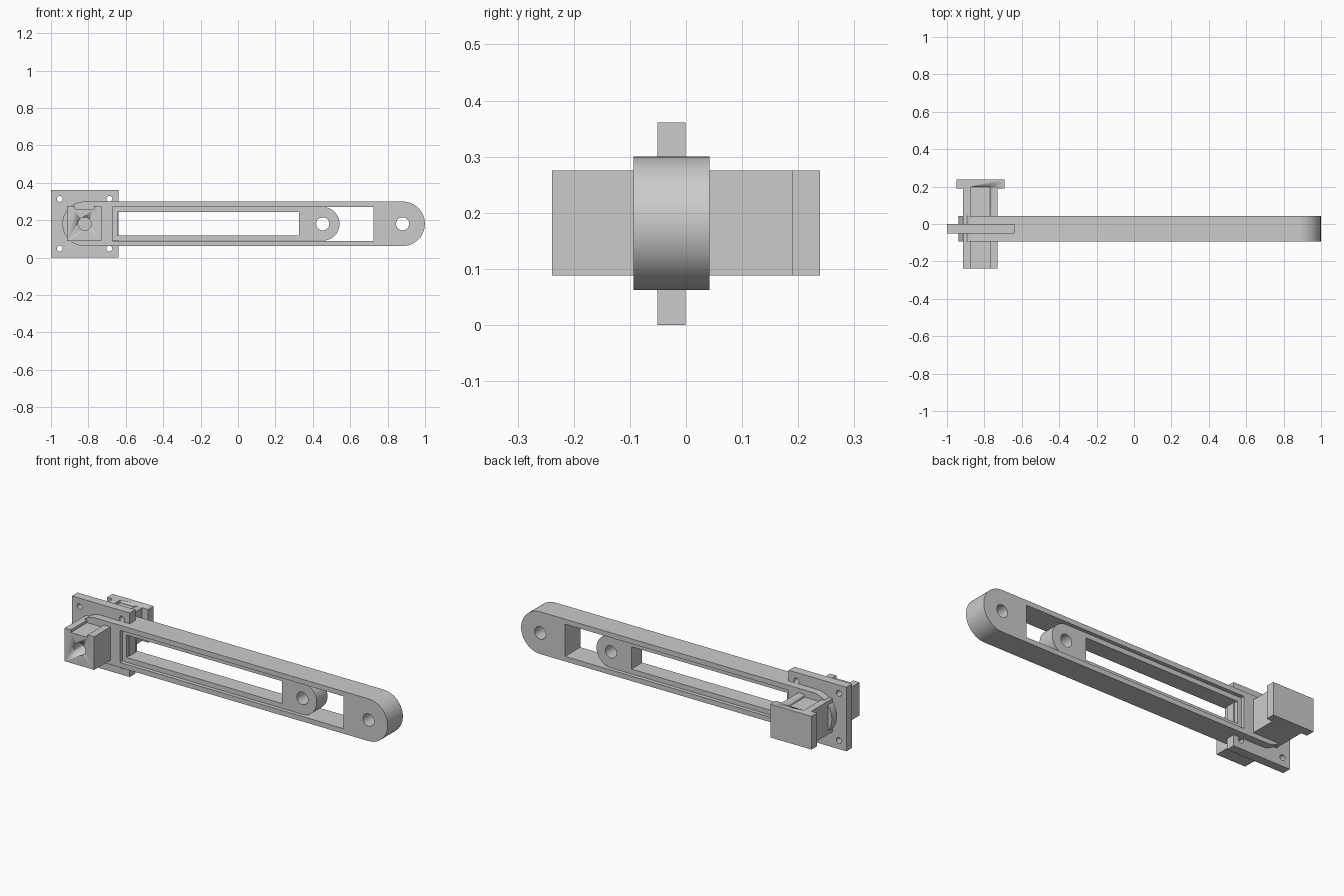
import bpy
from math import sin, cos, pi

if "Cube" in bpy.data.objects:
    bpy.data.objects.remove(bpy.data.objects["Cube"])

CZ = 0.181      # height of the arm centre line
PIVOT = -0.82   # x of the pivot block


def circle(cx, cy, r, n=32):
    return [(cx + r * cos(2 * pi * i / n), cy + r * sin(2 * pi * i / n)) for i in range(n)]


def rect(x0, x1, y0, y1):
    return [(x0, y0), (x1, y0), (x1, y1), (x0, y1)]


def arc(cx, cy, r, start, n=28):
    return [(cx + r * cos(start + pi * i / n), cy + r * sin(start + pi * i / n))
            for i in range(n + 1)]


def extrude(name, loops, lo, hi, axis='Y'):
    """Outline plus hole loops, filled and extruded from lo to hi along the axis."""
    cu = bpy.data.curves.new(name, 'CURVE')
    cu.dimensions = '2D'
    cu.fill_mode = 'BOTH'
    cu.extrude = (hi - lo) / 2
    for pts in loops:
        sp = cu.splines.new('POLY')
        sp.points.add(len(pts) - 1)
        for p, (x, y) in zip(sp.points, pts):
            p.co = (x, y, 0, 1)
        sp.use_cyclic_u = True
    ob = bpy.data.objects.new(name, cu)
    bpy.context.collection.objects.link(ob)
    mid = (lo + hi) / 2
    if axis == 'Y':
        ob.rotation_euler.x = pi / 2
        ob.location.y = mid
    else:
        ob.location.z = mid
    bpy.ops.object.select_all(action='DESELECT')
    ob.select_set(True)
    bpy.context.view_layer.objects.active = ob
    bpy.ops.object.convert(target='MESH')
    ob = bpy.context.object
    bpy.ops.object.transform_apply(location=True, rotation=True, scale=True)
    # weld the caps to the walls
    bpy.ops.object.mode_set(mode='EDIT')
    bpy.ops.mesh.select_all(action='SELECT')
    bpy.ops.mesh.remove_doubles(threshold=0.0001)
    bpy.ops.mesh.normals_make_consistent(inside=False)
    bpy.ops.object.mode_set(mode='OBJECT')
    bpy.ops.object.shade_smooth_by_angle(angle=0.5)
    return ob


def cut(ob, cutter):
    mod = ob.modifiers.new('cut', 'BOOLEAN')
    mod.operation = 'DIFFERENCE'
    mod.solver = 'EXACT'
    mod.object = cutter
    bpy.ops.object.select_all(action='DESELECT')
    ob.select_set(True)
    bpy.context.view_layer.objects.active = ob
    bpy.ops.object.modifier_apply(modifier=mod.name)
    bpy.data.objects.remove(cutter)


# square mounting plate with four screw holes
screw_holes = [circle(x, z, 0.016, 20) for x in (-0.953, -0.688) for z in (0.049, 0.314)]
extrude('mounting_plate', [rect(-1, -0.64, 0, 0.361)] + screw_holes, -0.051, -0.001)

# outer arm: rounded bar with a long slot and end hole
extrude('outer_arm', [
    arc(0.88, CZ, 0.119, -pi / 2) + arc(PIVOT, CZ, 0.119, pi / 2),
    rect(-0.67, 0.725, CZ - 0.091, CZ + 0.091),
    circle(0.88, CZ, 0.035)], -0.094, 0.042)

# inner arm: smaller slotted bar nested in the outer slot
extrude('inner_arm', [
    arc(0.453, CZ, 0.09, -pi / 2) + [(-0.67, CZ + 0.09), (-0.67, CZ - 0.09)],
    rect(-0.645, 0.325, CZ - 0.063, CZ + 0.063),
    circle(0.453, CZ, 0.035)], -0.074, 0.022)

# pivot block: T-shaped in plan, with a top groove and a blind front hole
block = extrude('pivot_block', [[
    (-0.914, -0.239), (-0.73, -0.239), (-0.73, 0.189), (-0.693, 0.189),
    (-0.693, 0.239), (-0.95, 0.239), (-0.95, 0.189), (-0.914, 0.189)]], 0.088, 0.275, 'Z')
cut(block, extrude('groove_cutter', [rect(-0.875, -0.77, 0.26, 0.4)], -0.4, 0.199))
cut(block, extrude('hole_cutter', [circle(PIVOT, CZ, 0.035)], -0.4, 0.15))
